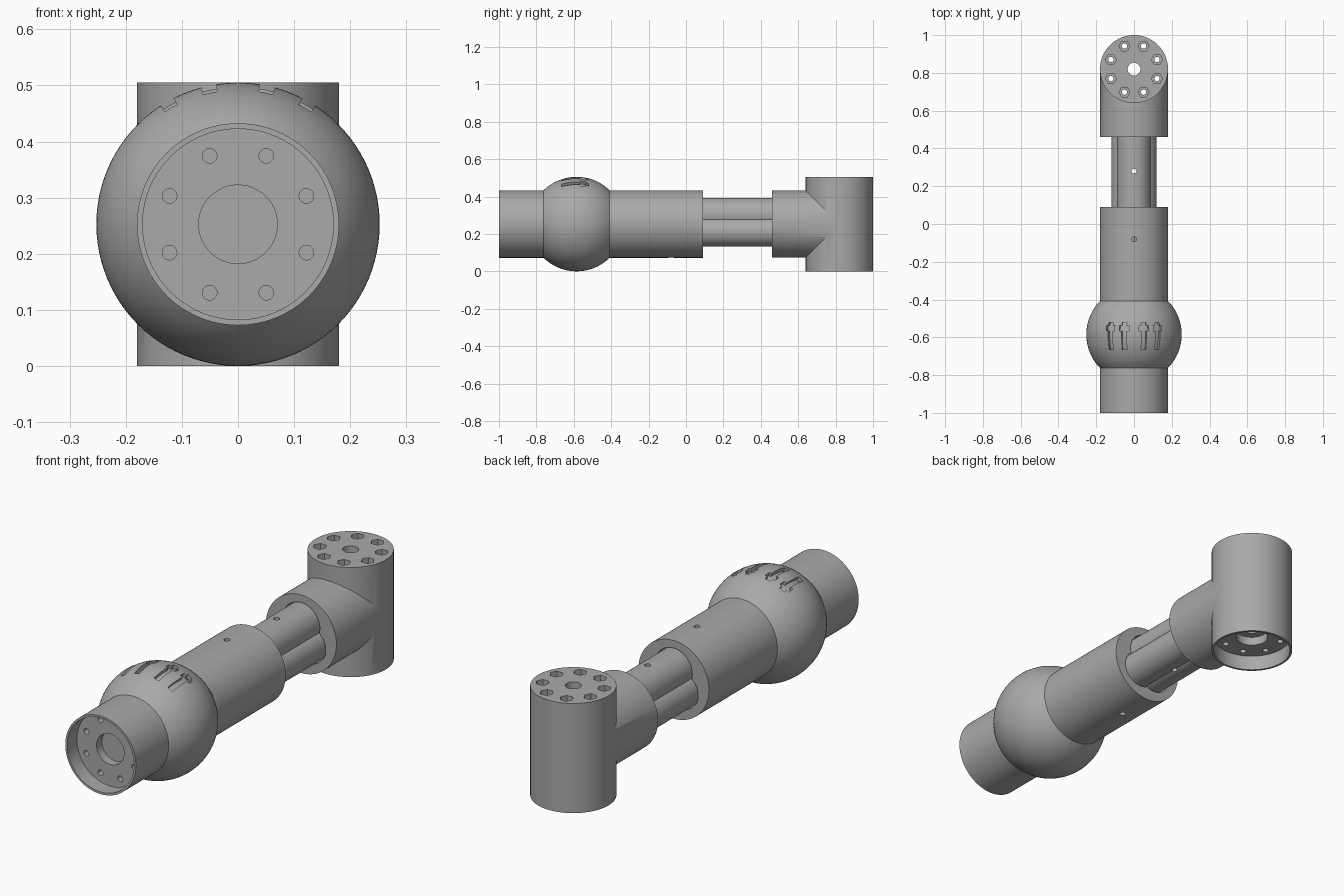
import bpy, bmesh, math
from mathutils import Matrix, Vector

if "Cube" in bpy.data.objects:
    bpy.data.objects.remove(bpy.data.objects["Cube"], do_unlink=True)

AXIS = 0.2525          # height of the arm axis, also the ball radius
R = 0.18               # tube radius
BALL_Y, ELBOW_Y = -0.585, 0.82
BOLT_R = 0.132

grey = bpy.data.materials.new("plain grey")
grey.use_nodes = True
grey.diffuse_color = (0.4, 0.4, 0.4, 1)
grey.node_tree.nodes["Principled BSDF"].inputs["Base Color"].default_value = (0.4, 0.4, 0.4, 1)


def finish(name, bm):
    bmesh.ops.recalc_face_normals(bm, faces=bm.faces)
    mesh = bpy.data.meshes.new(name)
    bm.to_mesh(mesh)
    bm.free()
    mesh.materials.append(grey)
    obj = bpy.data.objects.new(name, mesh)
    bpy.context.collection.objects.link(obj)
    return obj


def rod(name, start, end, radius, sides=96, spin=0.0):
    """Cylinder or prism between two points."""
    a, b = Vector(start), Vector(end)
    turn = (b - a).to_track_quat('Z', 'Y').to_matrix().to_4x4()
    bm = bmesh.new()
    bmesh.ops.create_cone(bm, cap_ends=True, segments=sides, radius1=radius, radius2=radius,
                          depth=(b - a).length,
                          matrix=Matrix.Translation((a + b) / 2) @ turn @ Matrix.Rotation(spin, 4, 'Z'))
    return finish(name, bm)


def y_rod(name, y0, y1, radius, x=0.0, z=0.0, sides=96):
    return rod(name, (x, y0, AXIS + z), (x, y1, AXIS + z), radius, sides)


def combine(target, tool, operation='DIFFERENCE'):
    mod = target.modifiers.new("cut", 'BOOLEAN')
    mod.operation, mod.solver, mod.object = operation, 'EXACT', tool
    bpy.context.view_layer.objects.active = target
    bpy.ops.object.modifier_apply(modifier=mod.name)
    bpy.data.objects.remove(tool, do_unlink=True)


def lobed_rod(name, y0, y1, gap=0.0):
    """Three-lobed bar: one large lobe on top, two lower side lobes."""
    bar = y_rod(name, y0, y1, 0.09 + gap, 0, 0.05)
    for side in (-1, 1):
        combine(bar, y_rod("lobe", y0, y1, 0.08 + gap, side * 0.04, -0.04), 'UNION')
    return bar


def bolt_circle():
    for i in range(8):
        angle = math.radians(22.5 + 45 * i)
        yield BOLT_R * math.cos(angle), BOLT_R * math.sin(angle)


def smooth(obj):
    bpy.ops.object.select_all(action='DESELECT')
    obj.select_set(True)
    bpy.context.view_layer.objects.active = obj
    bpy.ops.object.shade_smooth_by_angle(angle=math.radians(30))


# Front tube, ball and sleeve turned as one profile
half = math.sqrt(AXIS ** 2 - R ** 2)
edge = math.asin(half / AXIS)
profile = [(0, -1), (R, -1)]
for i in range(33):
    t = edge * (i / 16 - 1)
    profile.append((AXIS * math.cos(t), BALL_Y + AXIS * math.sin(t)))
profile += [(R, 0.09), (0, 0.09)]
bm = bmesh.new()
verts = [bm.verts.new((r, y, AXIS)) for r, y in profile]
edges = [bm.edges.new(pair) for pair in zip(verts, verts[1:])]
bmesh.ops.spin(bm, geom=verts + edges, cent=(0, 0, AXIS), axis=(0, 1, 0),
               angle=math.tau, steps=96, use_merge=True)
bmesh.ops.remove_doubles(bm, verts=bm.verts, dist=0.0001)
body = finish("ball_and_sleeve", bm)

# Front recess, centre bore and bolt holes
combine(body, y_rod("recess", -1.1, -0.93, 0.17))
combine(body, y_rod("bore", -1, -0.89, 0.07))
for x, z in bolt_circle():
    combine(body, y_rod("bolt_hole", -1, -0.8, 0.013, x, z, 24))

# Bolt-shaped slots following the top of the ball
for degrees in (-30, -12, 12, 30):
    tilt = Matrix.Translation((0, BALL_Y, AXIS)) @ Matrix.Rotation(math.radians(degrees), 4, 'Y')
    for width, y0, y1 in ((0.026, -0.08, 0.063), (0.05, 0.018, 0.047)):
        bm = bmesh.new()
        box = Matrix.Translation((0, (y0 + y1) / 2, 0.24)) @ Matrix.Diagonal((width, y1 - y0, 0.08, 1))
        bmesh.ops.create_cube(bm, size=1, matrix=tilt @ box)
        slot = finish("slot", bm)
        bm = bmesh.new()
        bmesh.ops.create_uvsphere(bm, u_segments=64, v_segments=48, radius=0.236,
                                  matrix=Matrix.Translation((0, BALL_Y, AXIS)))
        combine(slot, finish("slot_floor", bm))
        combine(body, slot)

# Lobed socket and pin hole in the sleeve
combine(body, lobed_rod("socket", -0.25, 0.2, 0.005))
combine(body, rod("pin_hole", (0, -0.08, -0.1), (0, -0.08, 0.7), 0.013, 24))
smooth(body)

# Elbow: upright barrel merged with a collar
elbow = rod("elbow", (0, ELBOW_Y, 0), (0, ELBOW_Y, 2 * AXIS), R)
combine(elbow, y_rod("collar", 0.46, ELBOW_Y, R - 0.0004), 'UNION')
combine(elbow, lobed_rod("collar_socket", 0.4, 0.54, 0.005))


def drill(z0, z1, radius, x=0.0, y=0.0, sides=96, spin=0.0):
    combine(elbow, rod("drill", (x, ELBOW_Y + y, z0), (x, ELBOW_Y + y, z1), radius, sides, spin))


drill(-0.1, 0.07, 0.17)
drill(0.0, 0.11, 0.07)
drill(0.0, 0.6, 0.034, sides=48)
for x, y in bolt_circle():
    drill(0.0, 0.6, 0.014, x, y, 24)
    drill(0.45, 0.6, 0.029, x, y, 6, math.radians(30))
smooth(elbow)

# Sliding lobed shaft with its pin hole
shaft = lobed_rod("sliding_shaft", -0.02, 0.54)
combine(shaft, rod("pin_hole", (0, 0.28, -0.1), (0, 0.28, 0.7), 0.013, 24))
smooth(shaft)
